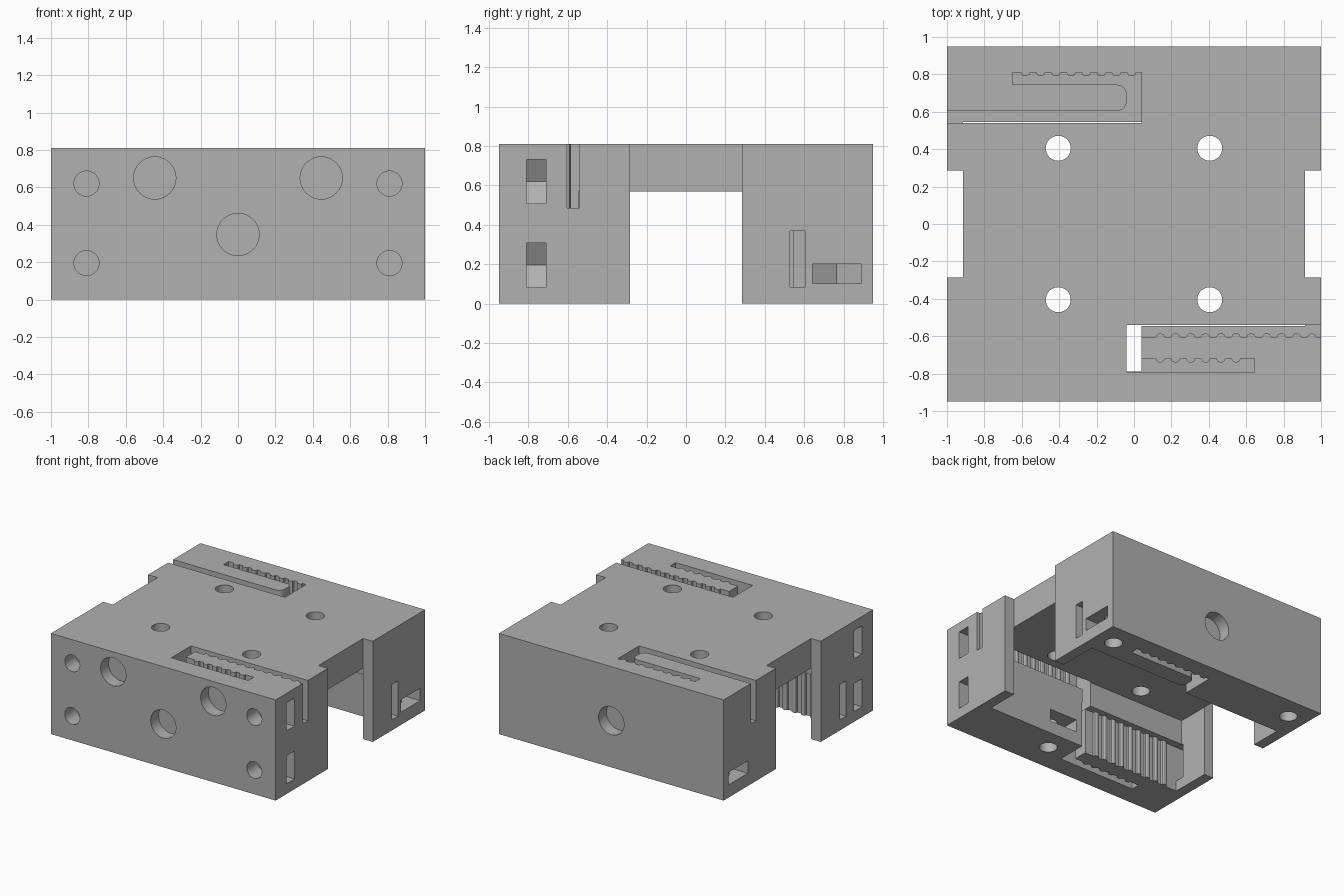
import bpy, bmesh, math
from mathutils import Matrix, Vector

cube = bpy.data.objects.get("Cube")
if cube:
    bpy.data.objects.remove(cube, do_unlink=True)

grey = bpy.data.materials.new("plain_grey")
grey.use_nodes = True
colour = (0.44, 0.44, 0.44, 1)
grey.diffuse_color = colour
grey.node_tree.nodes["Principled BSDF"].inputs["Base Color"].default_value = colour


def prism(points, low, high, name="cutter"):
    """Extrude an xy outline from low to high."""
    bm = bmesh.new()
    face = bm.faces.new([bm.verts.new((x, y, low)) for x, y in points])
    grown = bmesh.ops.extrude_face_region(bm, geom=[face])["geom"]
    verts = [v for v in grown if isinstance(v, bmesh.types.BMVert)]
    bmesh.ops.translate(bm, verts=verts, vec=(0, 0, high - low))
    bmesh.ops.recalc_face_normals(bm, faces=bm.faces)
    mesh = bpy.data.meshes.new(name)
    bm.to_mesh(mesh)
    bm.free()
    ob = bpy.data.objects.new(name, mesh)
    bpy.context.collection.objects.link(ob)
    return ob


def box(x0, x1, y0, y1, z0, z1, name="cutter"):
    x0, x1 = sorted((x0, x1))
    y0, y1 = sorted((y0, y1))
    return prism([(x0, y0), (x1, y0), (x1, y1), (x0, y1)], z0, z1, name)


def ring(cx, cy, r, sides=32, start=0.0):
    step = math.tau / sides
    return [(cx + r * math.cos(start + i * step),
             cy + r * math.sin(start + i * step)) for i in range(sides)]


body = box(-1, 1, -0.95, 0.95, 0, 0.81, "carriage_body")
body.data.materials.append(grey)


def cut(cutter):
    bpy.context.view_layer.update()
    mod = body.modifiers.new("cut", "BOOLEAN")
    mod.operation, mod.solver, mod.object = "DIFFERENCE", "EXACT", cutter
    bpy.context.view_layer.objects.active = body
    bpy.ops.object.modifier_apply(modifier=mod.name)
    bpy.data.objects.remove(cutter, do_unlink=True)


def y_hole(x, z, r, y0, y1):
    """Round hole along y."""
    ob = prism(ring(x, -z, r), y0, y1)
    ob.data.transform(Matrix.Rotation(-math.pi / 2, 4, "X"))
    cut(ob)


def nut_slot(centre, r, thick, reach, screw, out):
    """Hexagon pocket, open along the direction out, around a screw axis."""
    half = r * math.cos(math.pi / 6)
    edge = r / 2
    outline = [(-r, 0), (-edge, -half), (reach, -half), (reach, half), (-edge, half)]
    ob = prism(outline, -thick / 2, thick / 2)
    u, n = Vector(out), Vector(screw)
    frame = Matrix((u, n.cross(u), n)).transposed().to_4x4()
    ob.data.transform(Matrix.Translation(centre) @ frame)
    cut(ob)


def teeth(x0, x1, y, rise, pitch=0.081):
    """Points along a belt rack, with rounded teeth rising from y."""
    count = int((x1 - x0) / pitch)
    pts = []
    for i in range(count):
        for k in range(6):
            t = math.pi * k / 5
            x = x0 + pitch * (i + 0.5 - 0.3 * math.cos(t))
            pts.append((x, y + rise * math.sin(t)))
    return pts


def front_pocket(inner, end):
    """Belt loop round a bar with teeth on both sides."""
    bar = [(0.04, -0.605)] + teeth(0.1, end - 0.01, -0.605, 0.021)
    back = [(0.04, -0.72)] + teeth(0.1, 0.62, -0.72, -0.021) + [(0.645, -0.72)]
    return ([(-0.04, -0.79), (-0.04, inner), (end, inner), (end, -0.605)]
            + bar[::-1] + back + [(0.645, -0.79)])


def back_pocket(inner, end):
    """Belt loop round a smooth bar, teeth on the outer wall."""
    turn = []
    for cy, start in ((0.695, 90), (0.66, 0)):
        for k in range(7):
            a = math.radians(start - 15 * k)
            turn.append((0.09 - 0.05 * math.sin(a + math.pi / 2), 0))
    # rounded end of the bar
    rounded = []
    for cy, start in ((0.655, -90), (0.695, 0)):
        for k in range(7):
            a = math.radians(start + 15 * k)
            rounded.append((-0.09 + 0.05 * math.cos(a), cy + 0.05 * math.sin(a)))
    wall = teeth(-0.62, 0.03, 0.81, -0.021)
    return ([(end, 0.605)] + rounded + [(-0.65, 0.745), (-0.65, 0.81)] + wall
            + [(0.04, 0.81), (0.04, inner), (end, inner)])


def flip(points):
    return [(-x, y) for x, y in points]


# Inner cavity, the open channel and the end notches
cut(box(-0.915, 0.915, -0.545, 0.545, -0.1, 0.57))
cut(box(-1.1, 1.1, -0.285, 0.285, -0.1, 0.57))
for s in (-1, 1):
    cut(box(s * 0.915, s * 1.1, -0.285, 0.285, -0.2, 0.95))

# Belt pockets from the top and from below
cut(prism(front_pocket(-0.54, 1.1), 0.485, 0.9))
cut(prism(back_pocket(0.54, -1.1), 0.485, 0.9))
cut(prism(flip(front_pocket(-0.53, 0.913)), -0.1, 0.37))
cut(prism(flip(back_pocket(0.53, -0.913)), -0.1, 0.37))
cut(box(-0.039, 0.039, -0.789, -0.535, 0.3, 0.6))

# Belt entries through the end tabs
cut(box(0.9, 1.1, 0.528, 0.605, 0.085, 0.369))
cut(box(-0.9, -1.1, -0.605, -0.528, 0.085, 0.369))

# Magnet recesses
for x, z in ((-0.445, 0.65), (0.445, 0.65), (0, 0.348)):
    y_hole(x, z, 0.113, -1.1, -0.85)
y_hole(0, 0.375, 0.113, 0.85, 1.1)

# Front screw holes with side nut slots
for s in (-1, 1):
    for z in (0.62, 0.195):
        y_hole(s * 0.81, z, 0.067, -1.1, -0.62)
        nut_slot((s * 0.81, -0.76, z), 0.13, 0.1, 0.3, (0, 1, 0), (s, 0, 0))

# Bottom screw holes with nut slots
for x, y, out, reach in ((0.84, 0.765, (1, 0, 0), 0.3), (-0.84, 0.765, (-1, 0, 0), 0.3),
                         (0.22, -0.72, (0, 1, 0), 0.25)):
    cut(prism(ring(x, y, 0.067), -0.1, 0.32))
    nut_slot((x, y, 0.152), 0.142, 0.1, reach, (0, 0, 1), out)

# Holes through the top plate
for x in (-0.405, 0.405):
    for y in (-0.405, 0.405):
        cut(prism(ring(x, y, 0.067), 0.4, 1))

bpy.ops.object.select_all(action="DESELECT")
body.select_set(True)
bpy.context.view_layer.objects.active = body
bpy.ops.object.shade_smooth_by_angle(angle=math.radians(25))
